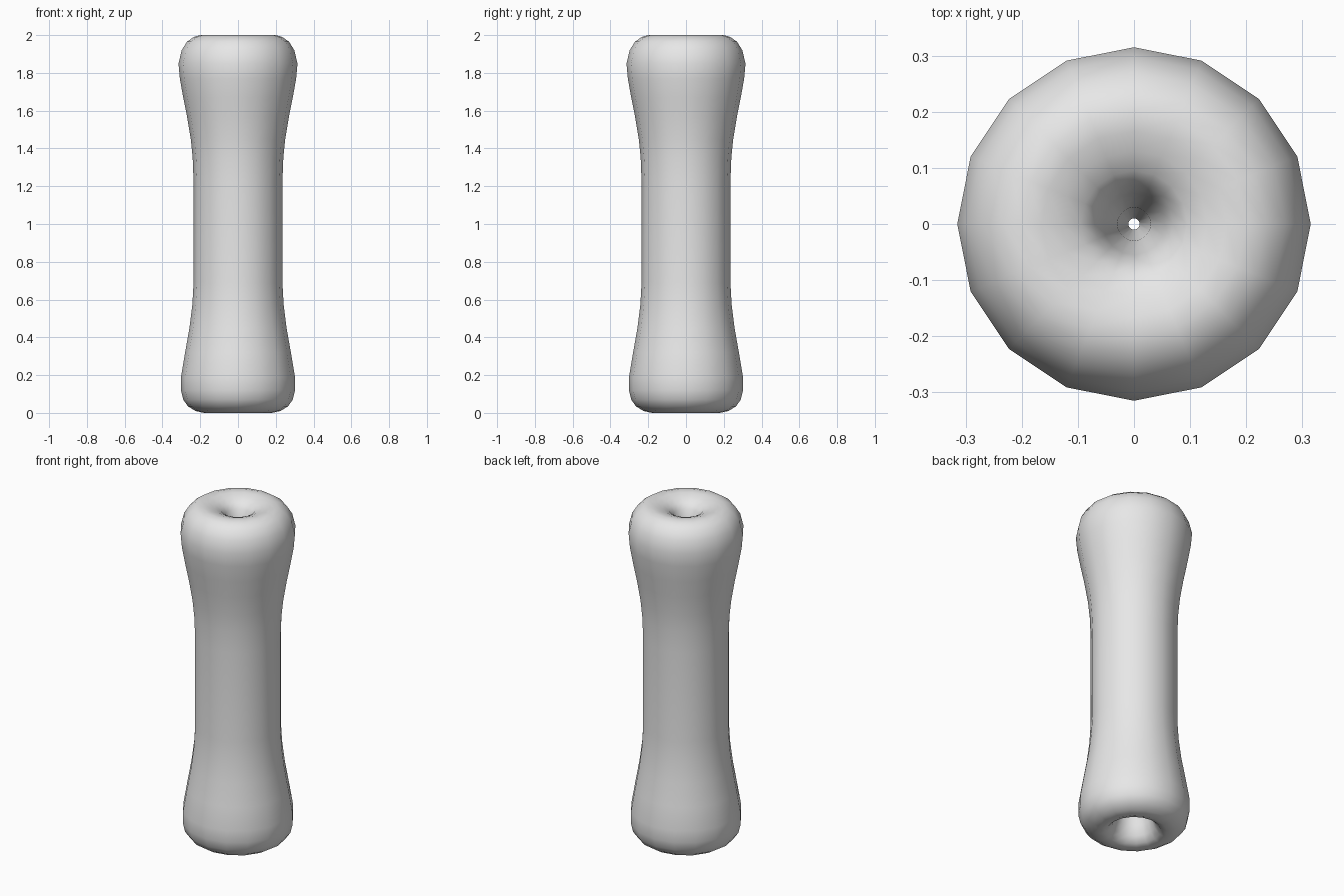
import bpy
import bmesh
import math

cube = bpy.data.objects.get("Cube")
if cube:
    bpy.data.objects.remove(cube, do_unlink=True)

SIDES = 16

# Cross-section as (radius, height): outside wall, base dimple, narrow bore, top dimple
outside = [
    (0.20, 2.0), (0.235, 1.99), (0.27, 1.965), (0.298, 1.92), (0.315, 1.85),
    (0.308, 1.77), (0.29, 1.67), (0.27, 1.57), (0.25, 1.45), (0.24, 1.35),
    (0.235, 1.22), (0.235, 0.69), (0.242, 0.57), (0.257, 0.45),
    (0.28, 0.32), (0.302, 0.19), (0.302, 0.12), (0.29, 0.07),
    (0.265, 0.035), (0.225, 0.01), (0.18, 0.0),
]
base_dimple = [(0.145, 0.012), (0.118, 0.045), (0.1, 0.1), (0.08, 0.2), (0.04, 0.35)]
bore = [(0.01, 0.5), (0.01, 1.6)]
top_dimple = [(0.03, 1.8), (0.055, 1.89), (0.07, 1.94), (0.095, 1.968),
              (0.13, 1.985), (0.165, 1.996)]
profile = outside + base_dimple + bore + top_dimple

# Revolve the closed cross-section
bm = bmesh.new()
verts = [bm.verts.new((r, 0, z)) for r, z in profile]
edges = [bm.edges.new((v, verts[i - 1])) for i, v in enumerate(verts)]
bmesh.ops.spin(bm, geom=verts + edges, cent=(0, 0, 0), axis=(0, 0, 1),
               angle=math.tau, steps=SIDES, use_merge=False)
bmesh.ops.remove_doubles(bm, verts=bm.verts, dist=0.0005)
bmesh.ops.recalc_face_normals(bm, faces=bm.faces)
for face in bm.faces:
    face.smooth = True

mesh = bpy.data.meshes.new("flared_handle")
bm.to_mesh(mesh)
bm.free()

# Plain grey material
grey = bpy.data.materials.new("plain_grey")
grey.use_nodes = True
colour = (0.8, 0.8, 0.8, 1)
grey.diffuse_color = colour
grey.node_tree.nodes["Principled BSDF"].inputs["Base Color"].default_value = colour
mesh.materials.append(grey)

handle = bpy.data.objects.new("flared_handle", mesh)
bpy.context.collection.objects.link(handle)
